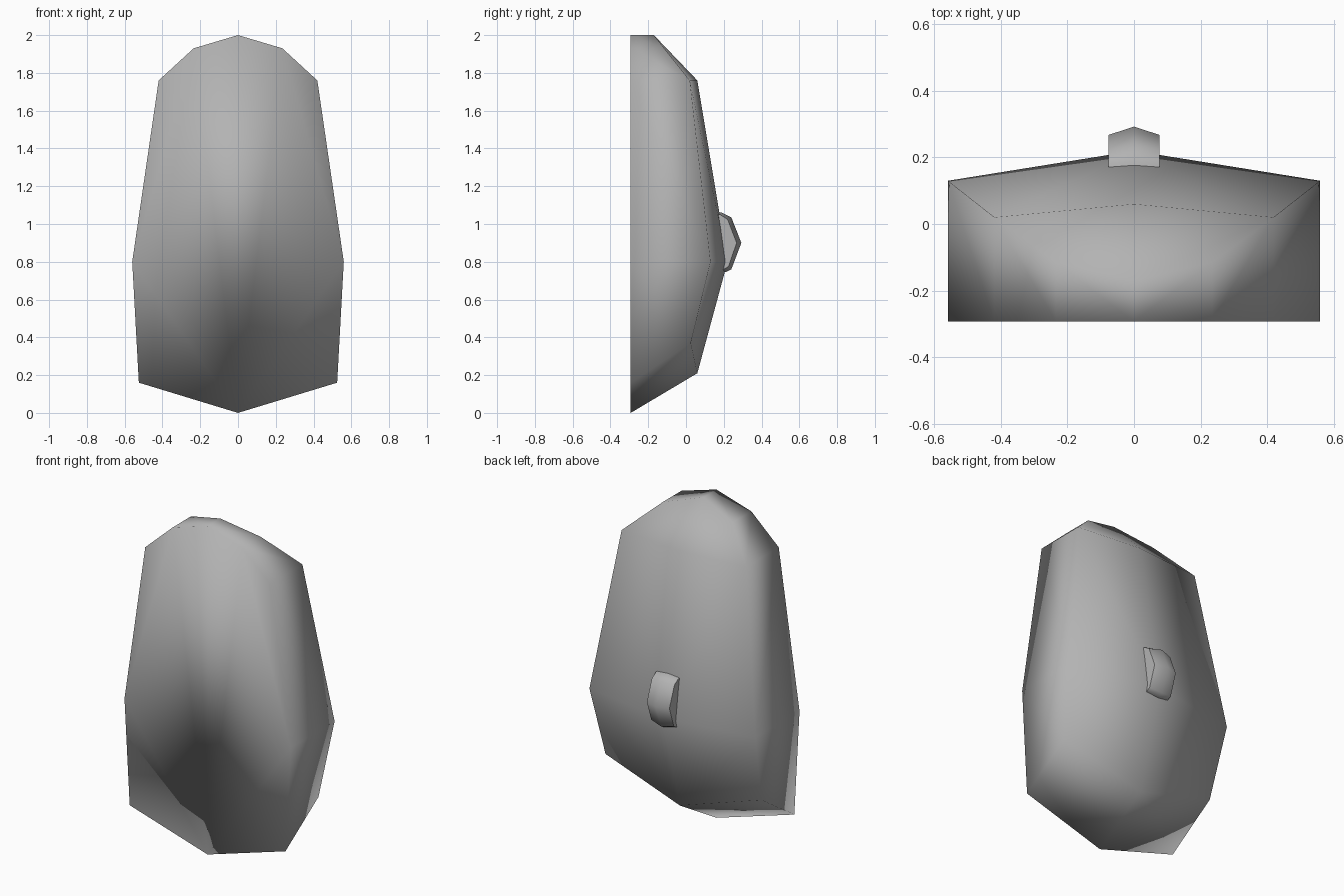
import bpy, bmesh

if "Cube" in bpy.data.objects:
    bpy.data.objects.remove(bpy.data.objects["Cube"])

grey = bpy.data.materials.new("grey")
grey.diffuse_color = (0.45, 0.45, 0.45, 1)
grey.use_nodes = True
grey.node_tree.nodes["Principled BSDF"].inputs["Base Color"].default_value = grey.diffuse_color


def mirrored_solid(name, points, faces):
    """Build the right half (x >= 0), mirror it to the left and weld the middle."""
    bm = bmesh.new()
    for side in (1, -1):
        verts = [bm.verts.new((side * x, y, z)) for x, y, z in points]
        for face in faces:
            bm.faces.new([verts[i] for i in face])
    bmesh.ops.remove_doubles(bm, verts=bm.verts[:], dist=0.0001)
    bmesh.ops.recalc_face_normals(bm, faces=bm.faces[:])
    mesh = bpy.data.meshes.new(name)
    bm.to_mesh(mesh)
    bm.free()
    mesh.materials.append(grey)
    obj = bpy.data.objects.new(name, mesh)
    bpy.context.collection.objects.link(obj)
    return obj


# Body: flat front outline, rim walls and a faceted bulging back
outline = [(0, 2), (0.235, 1.93), (0.42, 1.76), (0.56, 0.8), (0.525, 0.16), (0, 0)]
front = [(x, -0.293, z) for x, z in outline]
back = [(0, -0.17, 2), (0.235, -0.115, 1.93), (0.42, 0.02, 1.76),
        (0.56, 0.13, 0.8), (0.525, 0.025, 0.37), (0, 0.06, 0.21)]
spine = [(0, 0.06, 1.76), (0, 0.22, 0.8)]
walls = [(i, i + 1, i + 7, i + 6) for i in range(5)]
back_faces = [(6, 7, 8, 12), (8, 9, 13, 12), (9, 10, 11, 13)]
body = mirrored_solid("body", front + back + spine,
                      [(0, 1, 2, 3, 4, 5)] + walls + back_faces)
body.data.shade_smooth()

# Back knob: short ridged grip, highest along its middle
middle = [(0.15, 1.06), (0.19, 1.06), (0.24, 1.035), (0.293, 0.9),
          (0.24, 0.76), (0.21, 0.745), (0.15, 0.745)]
edge = [(0.15, 1.05), (0.18, 1.05), (0.22, 1.025), (0.268, 0.9),
        (0.225, 0.775), (0.2, 0.76), (0.15, 0.76)]
n = len(middle)
points = [(0, y, z) for y, z in middle] + [(0.076, y, z) for y, z in edge]
strips = [(i, (i + 1) % n, n + (i + 1) % n, n + i) for i in range(n)]
knob = mirrored_solid("back_knob", points, strips + [tuple(range(n, 2 * n))])
bpy.context.view_layer.objects.active = knob
knob.select_set(True)
bpy.ops.object.shade_smooth_by_angle(angle=0.96)
